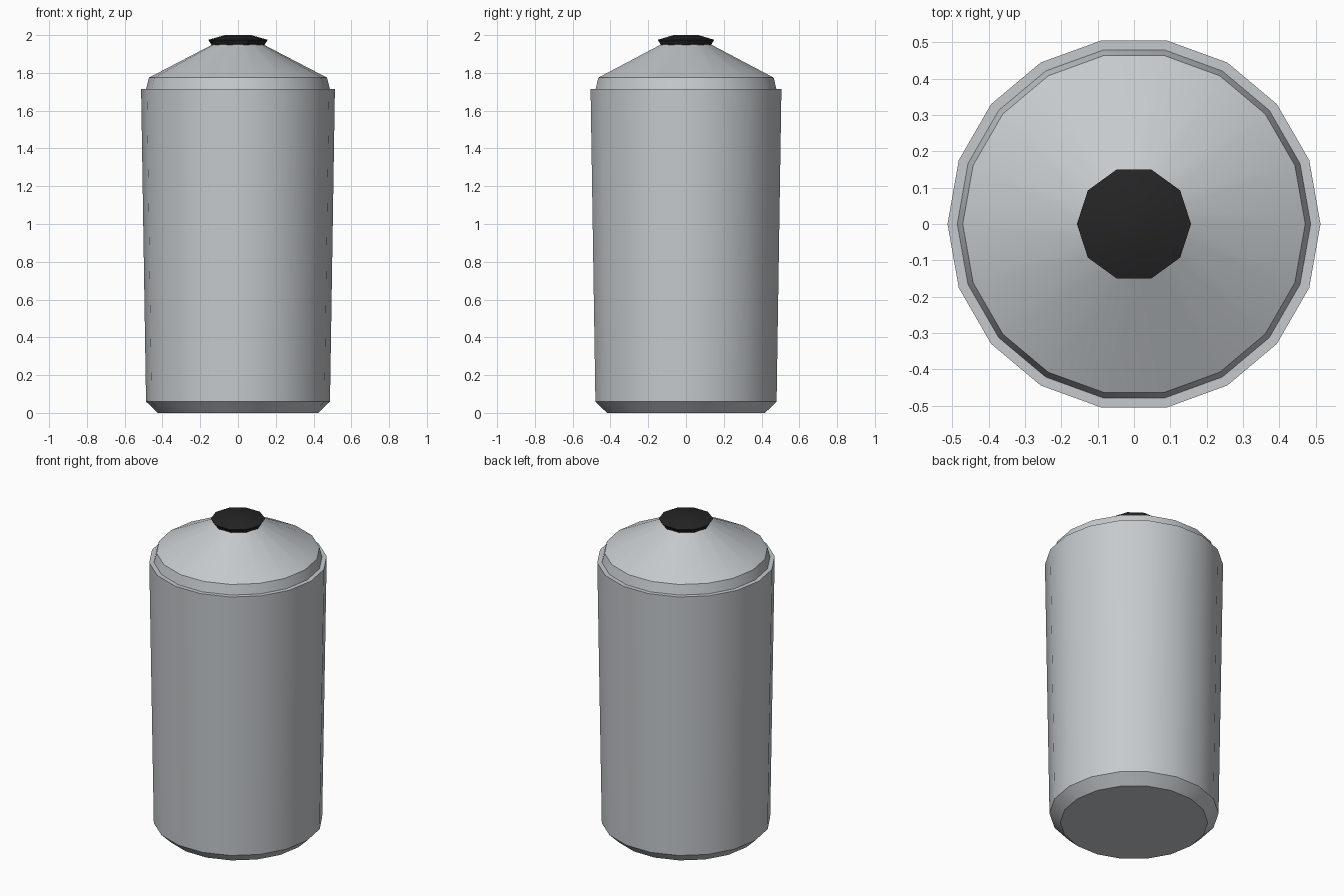
import bpy, bmesh, math

if "Cube" in bpy.data.objects:
    bpy.data.objects.remove(bpy.data.objects["Cube"])


def material(name, rgb):
    m = bpy.data.materials.new(name)
    m.diffuse_color = (*rgb, 1.0)
    m.use_nodes = True
    m.node_tree.nodes["Principled BSDF"].inputs["Base Color"].default_value = m.diffuse_color
    return m


def lathe(name, profile, sides, mat, smooth):
    """Closed solid of revolution from (radius, z) points, bottom to top."""
    bm = bmesh.new()
    rings = []
    for r, z in profile:
        rings.append([bm.verts.new((r * math.cos(2 * math.pi * i / sides),
                                    r * math.sin(2 * math.pi * i / sides), z))
                      for i in range(sides)])
    for a, b in zip(rings, rings[1:]):
        for i in range(sides):
            j = (i + 1) % sides
            bm.faces.new((a[i], a[j], b[j], b[i]))
    bm.faces.new(rings[0][::-1])
    bm.faces.new(rings[-1])
    bmesh.ops.recalc_face_normals(bm, faces=bm.faces[:])
    mesh = bpy.data.meshes.new(name)
    bm.to_mesh(mesh)
    bm.free()
    mesh.materials.append(mat)
    obj = bpy.data.objects.new(name, mesh)
    bpy.context.collection.objects.link(obj)
    if smooth:
        bpy.ops.object.select_all(action='DESELECT')
        obj.select_set(True)
        bpy.context.view_layer.objects.active = obj
        bpy.ops.object.shade_smooth_by_angle(angle=math.radians(22))
    return obj


metal = material("light grey metal", (0.56, 0.59, 0.61))
black = material("black plastic", (0.018, 0.018, 0.018))

# Tapered can with chamfered foot, flat rim, and conical shoulder
lathe("can_body", [(0.425, 0), (0.487, 0.06), (0.513, 1.715), (0.486, 1.715),
                   (0.471, 1.775), (0.135, 1.95)], 18, metal, True)

# Ten-sided cap
lathe("cap", [(0.138, 1.945), (0.157, 1.975), (0.07, 2.0)], 10, black, True)
